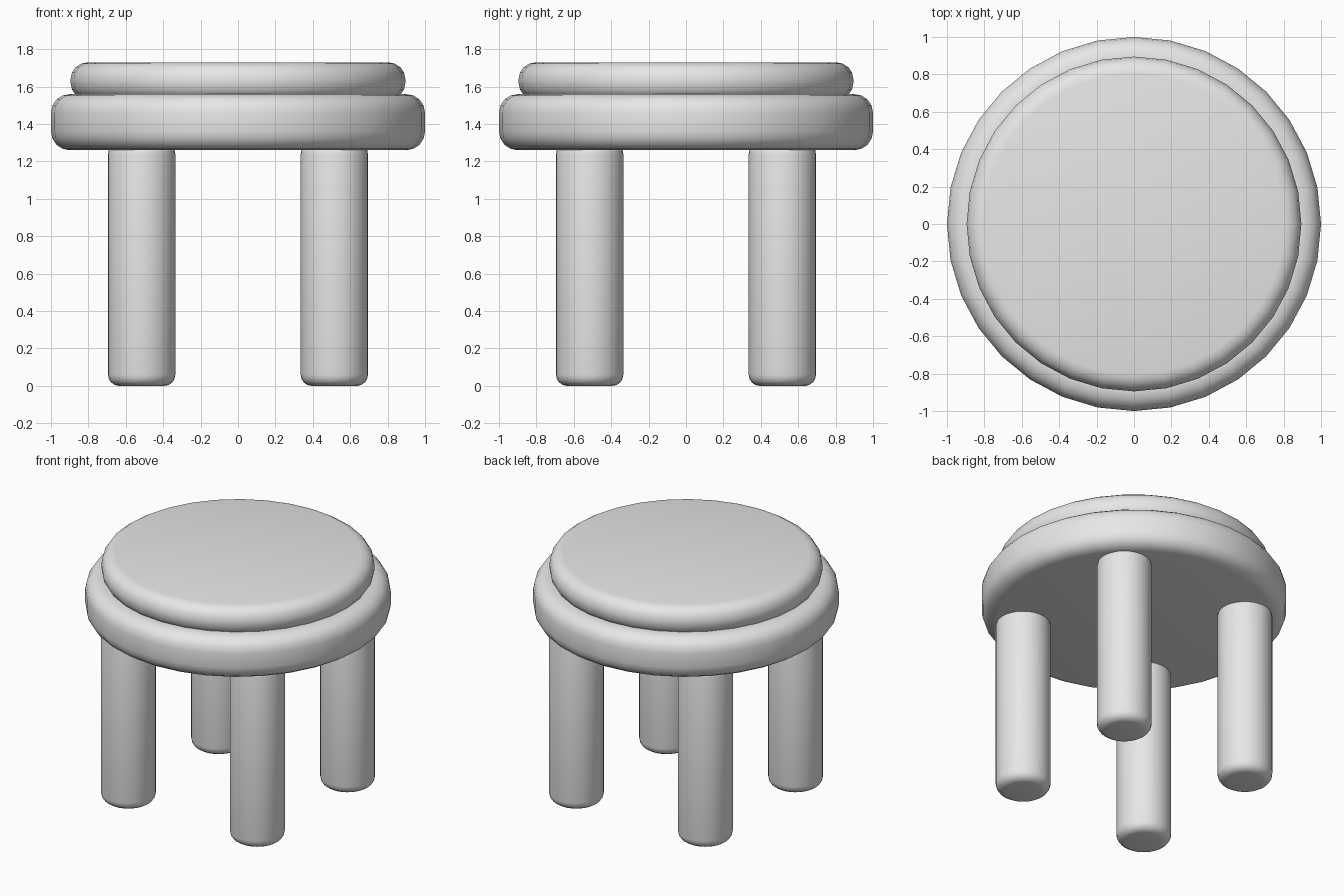
import bpy, math

if "Cube" in bpy.data.objects:
    bpy.data.objects.remove(bpy.data.objects["Cube"])

grey = bpy.data.materials.new("light_grey")
grey.diffuse_color = (0.8, 0.8, 0.8, 1)
grey.use_nodes = True
grey.node_tree.nodes["Principled BSDF"].inputs["Base Color"].default_value = grey.diffuse_color


def rounded_disc(name, x, y, z0, z1, radius, bevel, sides, segments):
    """Cylinder with both rims rounded off."""
    bpy.ops.mesh.primitive_cylinder_add(vertices=sides, radius=radius, depth=z1 - z0,
                                        location=(x, y, (z0 + z1) / 2))
    ob = bpy.context.object
    ob.name = name
    ob.data.materials.append(grey)
    mod = ob.modifiers.new("rounded_rim", 'BEVEL')
    mod.width = bevel
    mod.segments = segments
    mod.limit_method = 'ANGLE'
    mod.angle_limit = math.radians(50)
    bpy.ops.object.modifier_apply(modifier=mod.name)
    bpy.ops.object.shade_smooth_by_angle(angle=math.radians(40))
    return ob


# Thick seat and the narrower cushion resting on it
rounded_disc("seat", 0, 0, 1.26, 1.56, 1.0, 0.1, 32, 4)
rounded_disc("cushion", 0, 0, 1.53, 1.73, 0.895, 0.09, 32, 4)

# Four round legs
for side, x in (("left", -0.515), ("right", 0.515)):
    for end, y in (("front", -0.515), ("back", 0.515)):
        rounded_disc(f"{end}_{side}_leg", x, y, 0, 1.3, 0.18, 0.06, 32, 4)
